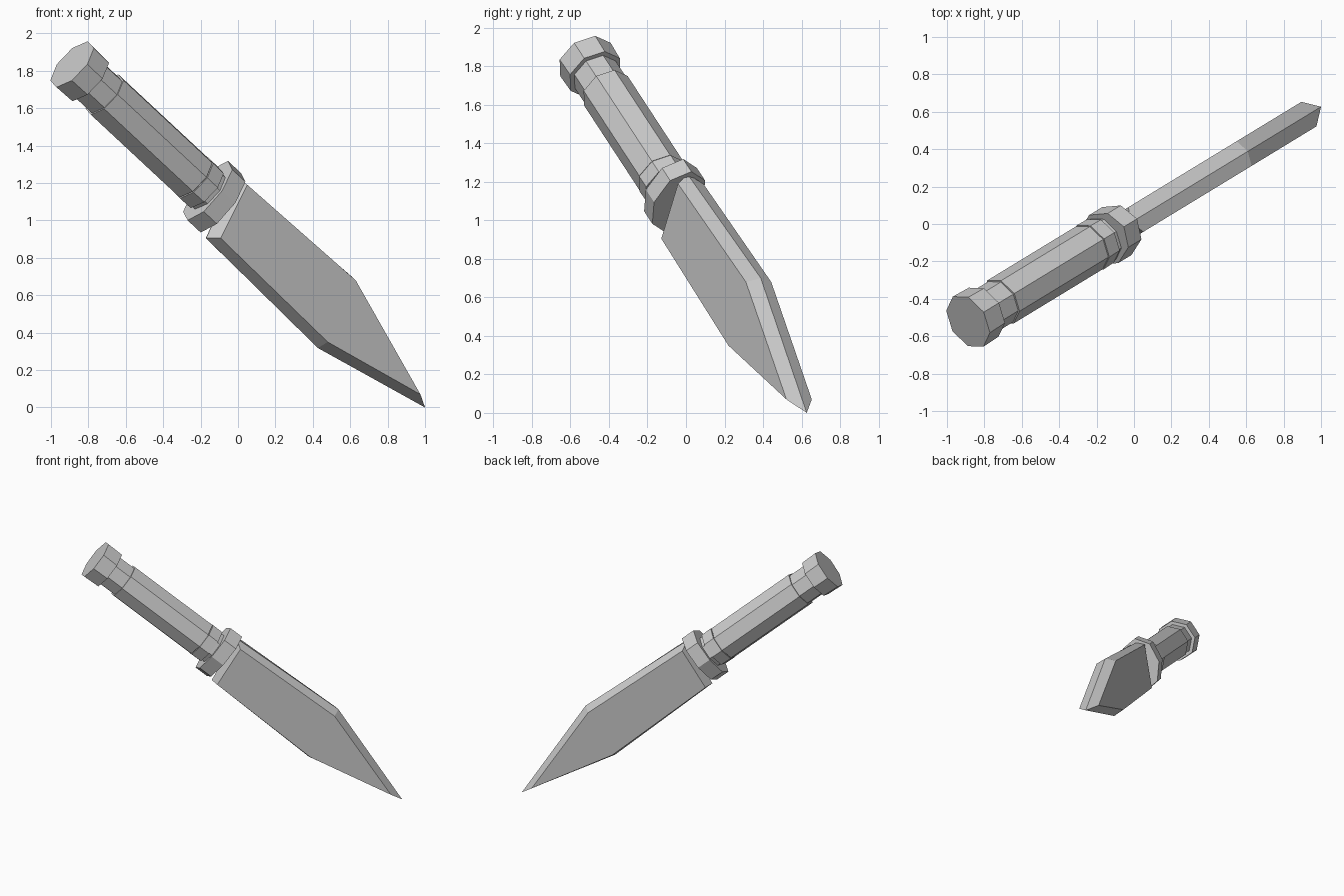
import bpy, bmesh, math
from mathutils import Vector

if "Cube" in bpy.data.objects:
    bpy.data.objects.remove(bpy.data.objects["Cube"])

# Frame of the tilted knife: h = heading on the ground, t = sideways, d = along handle, v = towards spine
UP = Vector((0, 0, 1))
h = Vector((0.854, 0.520, 0)).normalized()
t = Vector((h.y, -h.x, 0))
a = math.radians(38.5)
d = h * math.cos(a) - UP * math.sin(a)
v = h * math.sin(a) + UP * math.cos(a)
SHIFT = Vector((0, 0.018, 0))
POMMEL = h * -1.0386 + UP * 1.835 + SHIFT


def loft(name, loops):
    """Skin a list of equal-length point loops and cap both ends."""
    bm = bmesh.new()
    rings = [[bm.verts.new(p) for p in loop] for loop in loops]
    n = len(rings[0])
    for r0, r1 in zip(rings, rings[1:]):
        for i in range(n):
            j = (i + 1) % n
            bm.faces.new((r0[i], r0[j], r1[j], r1[i]))
    bm.faces.new(rings[0])
    bm.faces.new(rings[-1])
    bmesh.ops.recalc_face_normals(bm, faces=bm.faces)
    me = bpy.data.meshes.new(name)
    bm.to_mesh(me)
    bm.free()
    ob = bpy.data.objects.new(name, me)
    bpy.context.collection.objects.link(ob)
    return ob


def octagon(u, rv, rt):
    return [POMMEL + d * u + v * (rv * math.cos(k * math.pi / 4))
            + t * (rt * math.sin(k * math.pi / 4)) for k in range(8)]


def handle_part(name, *stations):
    loft(name, [octagon(*s) for s in stations])


# Handle: stations are (distance from pommel, radius towards spine, radius sideways)
handle_part("pommel", (0, 0.157, 0.157), (0.125, 0.153, 0.153))
handle_part("handle_core", (0.10, 0.127, 0.127), (1.12, 0.127, 0.127))
handle_part("grip", (0.26, 0.138, 0.135), (0.97, 0.138, 0.135))
handle_part("grip_collar", (0.975, 0.141, 0.138), (1.06, 0.139, 0.136))
handle_part("guard", (1.085, 0.203, 0.15), (1.19, 0.203, 0.15))

# Blade: flat side outline and the wider centre ridge, as (heading, height)
side = [(0.012, 1.19), (0.69, 0.68), (1.095, 0.07), (0.515, 0.35), (-0.155, 0.905)]
ridge = [(-0.02, 1.24), (0.712, 0.70), (1.171, 0.0), (0.50, 0.318), (-0.20, 0.905)]


def blade_loop(points, offset):
    return [h * s + UP * z + t * offset + SHIFT for s, z in points]


loft("blade", [blade_loop(side, -0.077), blade_loop(ridge, 0), blade_loop(side, 0.077)])
